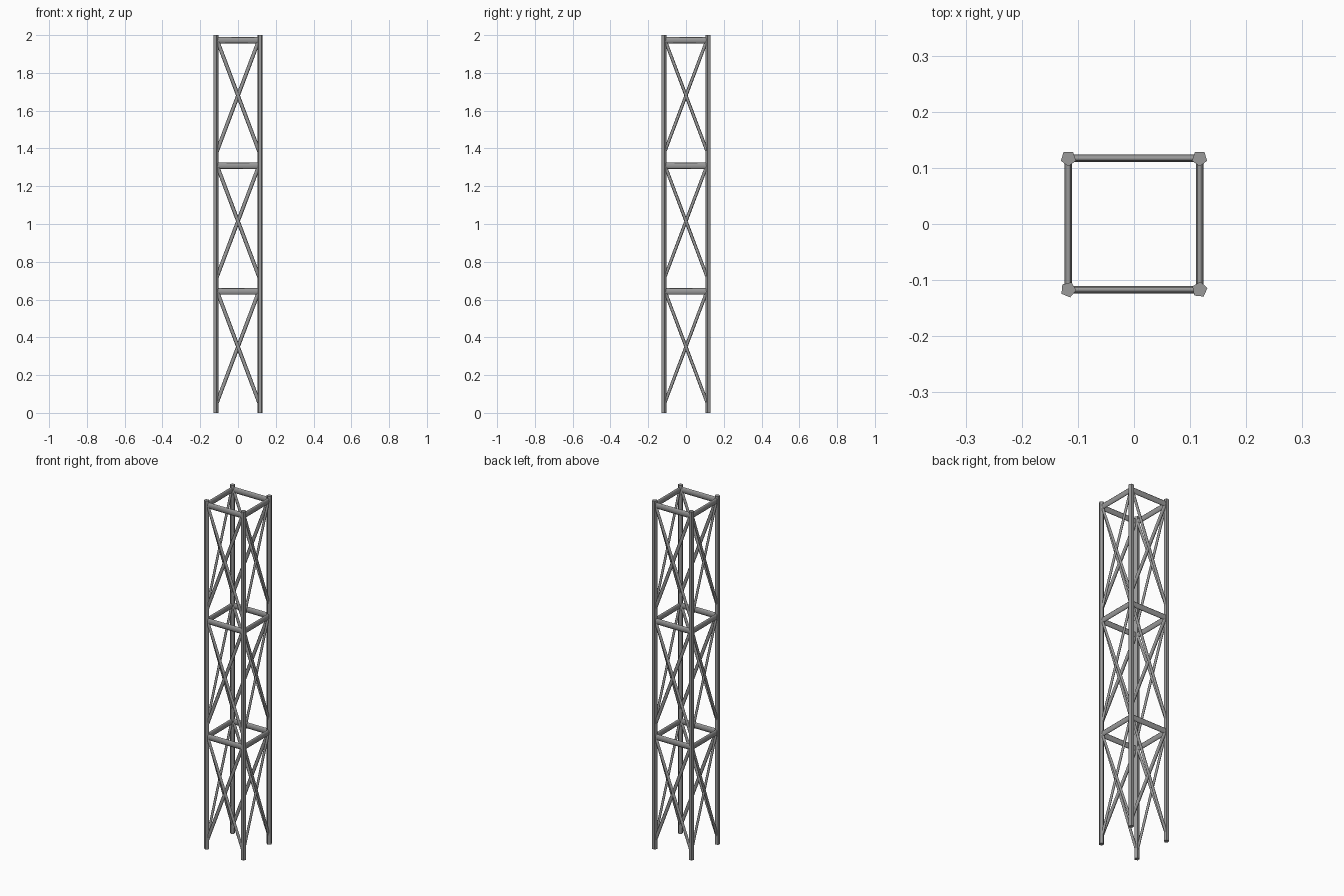
import bpy
import math
from mathutils import Vector, Matrix

cube = bpy.data.objects.get("Cube")
if cube:
    bpy.data.objects.remove(cube, do_unlink=True)

steel = bpy.data.materials.new("steel_grey")
steel.use_nodes = True
grey = (0.32, 0.32, 0.32, 1)
steel.diffuse_color = grey
steel.node_tree.nodes["Principled BSDF"].inputs["Base Color"].default_value = grey

HALF = 0.117          # distance from the axis to each leg line
LEG_R = 0.0142


def strut(name, start, end, wide, deep, sides, frame, phase=0.0, smooth=True):
    """Prism from start to end; wide lies in the XZ side plane, deep along Y."""
    start, end = Vector(start), Vector(end)
    along = (end - start).normalized()
    out = Vector((0, 1, 0))
    across = out.cross(along)
    verts = []
    for centre in (start, end):
        for i in range(sides):
            a = phase + math.tau * i / sides
            verts.append(centre + across * wide * math.cos(a) + out * deep * math.sin(a))
    faces = [(i, (i + 1) % sides, sides + (i + 1) % sides, sides + i) for i in range(sides)]
    faces += [tuple(reversed(range(sides))), tuple(range(sides, 2 * sides))]
    mesh = bpy.data.meshes.new(name)
    mesh.from_pydata([frame @ v for v in verts], [], faces)
    mesh.materials.append(steel)
    for face in mesh.polygons:
        face.use_smooth = smooth and face.index < sides
    obj = bpy.data.objects.new(name, mesh)
    bpy.context.collection.objects.link(obj)


# Four five-sided legs, each turned a little differently
for name, sx, sy, turn in (("front_left", 1, -1, -60), ("front_right", -1, -1, -77),
                           ("back_left", 1, 1, 54), ("back_right", -1, 1, 54)):
    x, y = sx * HALF, sy * HALF
    strut(name + "_leg", (x, y, 0), (x, y, 2), LEG_R, LEG_R, 5,
          Matrix.Identity(4), math.radians(turn), smooth=False)

# Each side has three bays: a crossbar on top and two crossing braces
for side, angle, brace_r in (("front", 0, 0.01), ("left", 90, 0.0085),
                             ("back", 180, 0.01), ("right", 270, 0.0085)):
    frame = Matrix.Rotation(math.radians(angle), 4, "Z")
    for bay in range(3):
        bar_z = 0.643 + bay * 0.665
        mid_z = 0.35 + bay * 0.665
        strut(f"{side}_crossbar_{bay + 1}", (-HALF, -HALF, bar_z), (HALF, -HALF, bar_z),
              0.0175, 0.0065, 8, frame)
        for tag, s in (("rising", 1), ("falling", -1)):
            strut(f"{side}_{tag}_brace_{bay + 1}",
                  (-HALF, -HALF + s * 0.001, mid_z - s * 0.31),
                  (HALF, -HALF + s * 0.001, mid_z + s * 0.31),
                  brace_r, 0.006, 6, frame)
